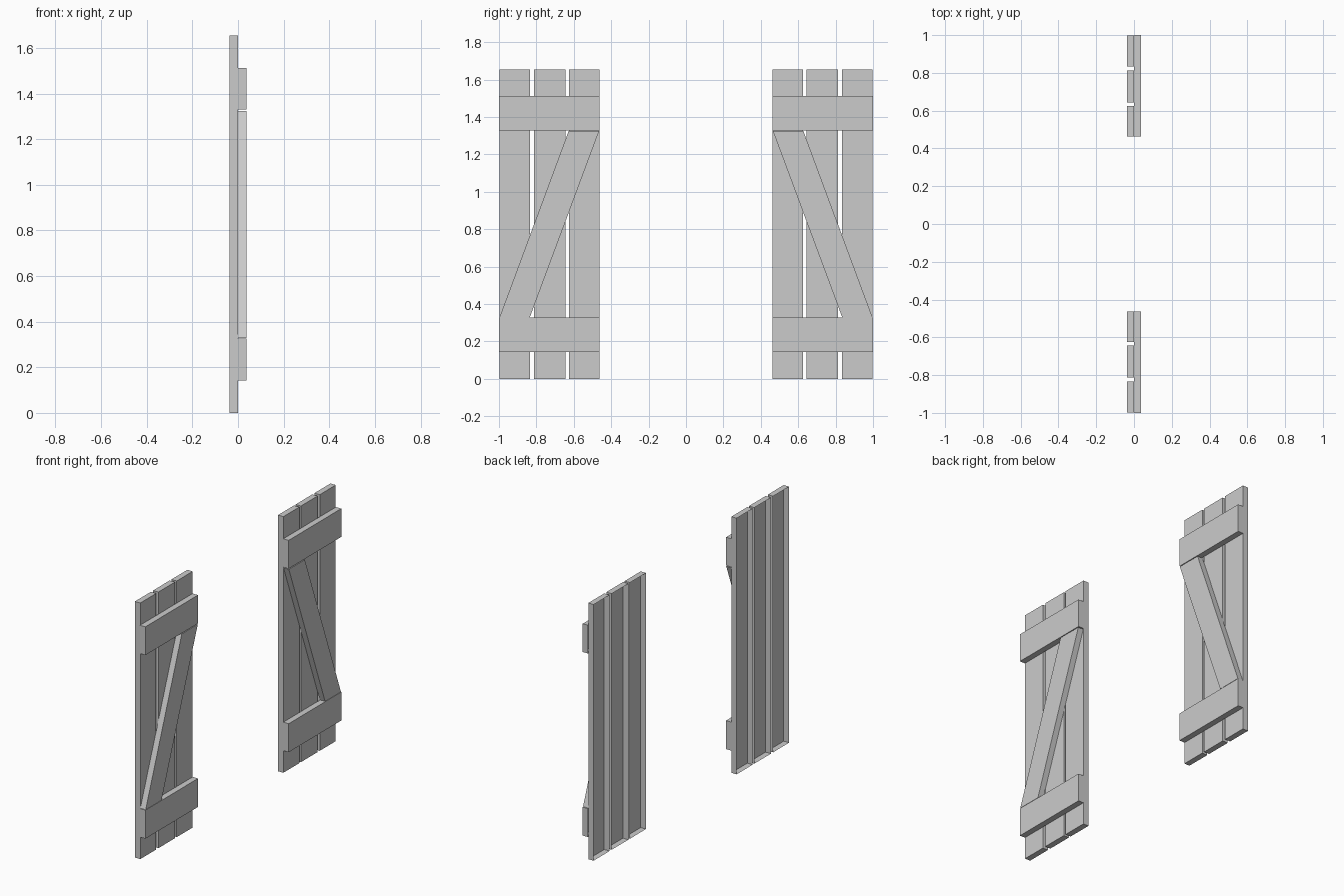
import bpy
import bmesh

if "Cube" in bpy.data.objects:
    bpy.data.objects.remove(bpy.data.objects["Cube"])

HALF = 0.038      # thickness of each layer
HEIGHT = 1.655


def open_backed_board(name, outline, x_back, x_front):
    """Extrude a (y, z) outline towards +x, leave the wall side open, mirror to the other shutter."""
    bm = bmesh.new()
    back = [bm.verts.new((x_back, y, z)) for y, z in outline]
    front = [bm.verts.new((x_front, y, z)) for y, z in outline]
    bm.faces.new(front)
    n = len(outline)
    for i in range(n):
        j = (i + 1) % n
        bm.faces.new((back[i], back[j], front[j], front[i]))
    mesh = bpy.data.meshes.new(name)
    bm.to_mesh(mesh)
    bm.free()
    obj = bpy.data.objects.new(name, mesh)
    bpy.context.collection.objects.link(obj)
    mirror = obj.modifiers.new("other_shutter", 'MIRROR')
    mirror.use_axis = (False, True, False)
    mirror.use_mirror_merge = False
    return obj


def rect(y0, y1, z0, z1):
    return [(y0, z0), (y1, z0), (y1, z1), (y0, z1)]


# Three vertical planks per shutter
for i, (y0, y1) in enumerate([(0.463, 0.626), (0.643, 0.813), (0.835, 0.998)]):
    open_backed_board(f"plank_{i + 1}", rect(y0, y1, 0, HEIGHT), -HALF, 0)

# Horizontal battens
for name, z0, z1 in [("lower_batten", 0.143, 0.327), ("upper_batten", 1.329, 1.512)]:
    open_backed_board(name, rect(0.463, 1.0, z0, z1), 0, HALF)

# Diagonal brace between the battens, from outer bottom to inner top
open_backed_board("diagonal_brace",
                  [(0.835, 0.329), (0.997, 0.329), (0.628, 1.324), (0.465, 1.324)],
                  0, HALF)
